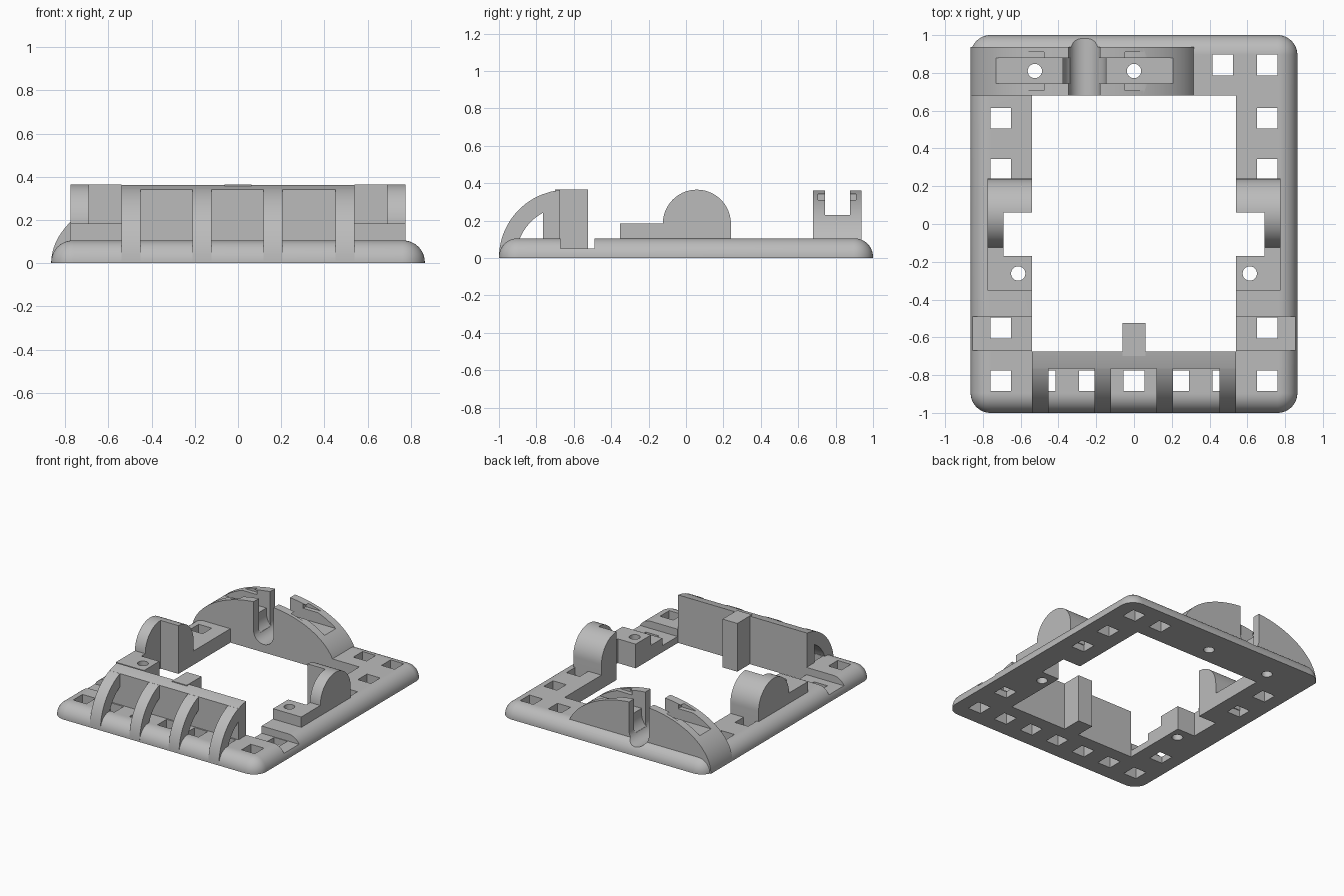
import bpy, bmesh
from math import sin, cos, pi, radians

cube = bpy.data.objects.get("Cube")
if cube:
    bpy.data.objects.remove(cube, do_unlink=True)

gray = bpy.data.materials.new("matte gray")
gray.use_nodes = True
gray.diffuse_color = (0.5, 0.5, 0.5, 1)
gray.node_tree.nodes["Principled BSDF"].inputs["Base Color"].default_value = (0.5, 0.5, 0.5, 1)


def make(name, bm):
    bmesh.ops.recalc_face_normals(bm, faces=bm.faces[:])
    mesh = bpy.data.meshes.new(name)
    bm.to_mesh(mesh)
    bm.free()
    mesh.materials.append(gray)
    obj = bpy.data.objects.new(name, mesh)
    bpy.context.collection.objects.link(obj)
    return obj


def loft(name, rings):
    """Skin equal-length closed rings and cap both ends."""
    bm = bmesh.new()
    loops = [[bm.verts.new(p) for p in ring] for ring in rings]
    n = len(loops[0])
    for low, high in zip(loops, loops[1:]):
        for i in range(n):
            j = (i + 1) % n
            bm.faces.new((low[i], low[j], high[j], high[i]))
    bm.faces.new(loops[0])
    bm.faces.new(loops[-1])
    return make(name, bm)


def prism(name, profile, axis, start, end):
    """Extrude a profile along x (y,z points), y (x,z points) or z (x,y points)."""
    place = {"x": lambda t, a, b: (t, a, b),
             "y": lambda t, a, b: (a, t, b),
             "z": lambda t, a, b: (a, b, t)}[axis]
    return loft(name, [[place(t, a, b) for a, b in profile] for t in (start, end)])


def box(name, x0, x1, y0, y1, z0, z1):
    return prism(name, [(x0, y0), (x1, y0), (x1, y1), (x0, y1)], "z", z0, z1)


def arc(cx, cy, rx, ry, start, end, steps=32):
    angles = [radians(start + (end - start) * i / steps) for i in range(steps + 1)]
    return [(cx + rx * cos(a), cy + ry * sin(a)) for a in angles]


def cut(target, cutters):
    for tool in cutters:
        tool.hide_render = True
        mod = target.modifiers.new("cut", "BOOLEAN")
        mod.operation, mod.solver, mod.object = "DIFFERENCE", "EXACT", tool
        bpy.context.view_layer.objects.active = target
        bpy.ops.object.modifier_apply(modifier=mod.name)
        bpy.data.objects.remove(tool, do_unlink=True)


def screw_hole(x, y):
    return prism("screw_cutter", arc(x, y, 0.038, 0.038, 0, 345, 23), "z", -0.1, 0.6)


def cable_notch(radius, z, y0, y1):
    """Round-bottomed slot that is open at the top."""
    outline = arc(ARCH_X, z, radius, radius, 180, 360, 24)
    outline += [(ARCH_X + radius, 0.6), (ARCH_X - radius, 0.6)]
    return prism("notch_cutter", outline, "y", y0, y1)


ARCH_X = -0.2625
ARCH_SCREWS = [(-0.525, 0.81), (0, 0.81)]
MOUNT_SCREWS = [(-0.613, -0.262), (0.613, -0.262)]

# Base frame with a rounded upper rim
W, D, H, R = 0.865, 1.0, 0.105, 0.105


def rounded_ring(inset, z):
    r = R - inset
    ring = []
    for k, (sx, sy) in enumerate([(1, 1), (-1, 1), (-1, -1), (1, -1)]):
        corner = arc(sx * (W - R), sy * (D - R), r, r, 90 * k, 90 * k + 90, 10)
        ring += [(x, y, z) for x, y in corner]
    return ring


fillet = 0.1
rings = [rounded_ring(0, 0)]
for i in range(13):
    a = pi / 2 * i / 12
    rings.append(rounded_ring(fillet * (1 - cos(a)), H - fillet + fillet * sin(a)))
base = loft("base_frame", rings)

cutters = [box("opening", -0.54, 0.54, -0.675, 0.68, -1, 1),
           box("side_opening", -0.69, 0.69, -0.17, 0.06, -1, 1),
           cable_notch(0.083, 0.143, 0.6, 1.1)]
# Square holes: front row, both sides and the back corner
spots = [(0.235 * i, -0.83) for i in range(-3, 4)]
spots += [(s * 0.705, y) for s in (-1, 1) for y in (-0.55, 0.288, 0.56)]
spots += [(0.47, 0.842), (0.705, 0.842)]
for x, y in spots:
    cutters.append(box("square_hole", x - 0.055, x + 0.055, y - 0.055, y + 0.055, -1, 1))
# Shallow grooves across the side rails
for s in (-1, 1):
    lo, hi = sorted((s * 0.5, s * 0.95))
    cutters.append(box("groove", lo, hi, -0.67, -0.49, 0.05, 0.5))
cutters += [screw_hole(x, y) for x, y in ARCH_SCREWS + MOUNT_SCREWS]
cut(base, cutters)
parts = [base]

# Front wall with a centre post behind it
FY, FR = -0.635, 0.365
wall = [(-0.675, 0.06), (-0.675, 0.363)]
wall += [(-0.72, 0.355), (-0.765, 0.341), (-0.765, 0.06)]
parts.append(prism("front_wall", wall, "x", -0.54, 0.54))
parts.append(box("centre_post", -0.062, 0.062, -0.7, -0.525, 0, 0.365))

# Curved ribs in front of the wall
rib = arc(FY, 0, FR, FR, 180, 111, 24) + arc(FY, 0, 0.274, 0.274, 118, 180, 24)
for i, (x0, x1) in enumerate([(-0.54, -0.452), (-0.21, -0.123), (0.118, 0.206), (0.452, 0.54)]):
    parts.append(prism("front_rib_%d" % (i + 1), rib, "x", x0, x1))

# Side mounts: half-round upright with a screw shelf
mount = [(0.24, 0.05)] + arc(0.058, 0.183, 0.182, 0.182, 0, 180, 36)
mount += [(-0.352, 0.183), (-0.352, 0.05)]
for s, side in ((-1, "right"), (1, "left")):
    x0, x1 = sorted((s * 0.54, s * 0.776))
    obj = prism(side + "_mount", mount, "x", x0, x1)
    n0, n1 = sorted((s * 0.4, s * 0.69))
    cut(obj, [box("mount_notch", n0, n1, -0.17, 0.06, -1, 1),
              screw_hole(s * 0.613, -0.262)])
    parts.append(obj)

# Back arch with a trough, cable notch and side pockets
arch = prism("back_arch", arc(ARCH_X, 0, 0.6025, 0.365, 0, 180, 64), "y", 0.68, 0.938)
tools = [box("trough", -1, 1, 0.743, 0.878, 0.23, 0.6),
         cable_notch(0.083, 0.143, 0.6, 1.1),
         cable_notch(0.114, 0.19, 0.743, 0.878)]
for s in (-1, 1):
    p0, p1 = sorted((ARCH_X + s * 0.193, ARCH_X + s * 0.5))
    tools.append(box("pocket", p0, p1, 0.707, 0.91, 0.31, 0.341))
tools += [screw_hole(x, y) for x, y in ARCH_SCREWS]
cut(arch, tools)
parts.append(arch)

# Smooth the curved surfaces and keep the corners crisp
bpy.ops.object.select_all(action="DESELECT")
for obj in parts:
    obj.select_set(True)
bpy.context.view_layer.objects.active = base
bpy.ops.object.shade_smooth_by_angle(angle=radians(25))
